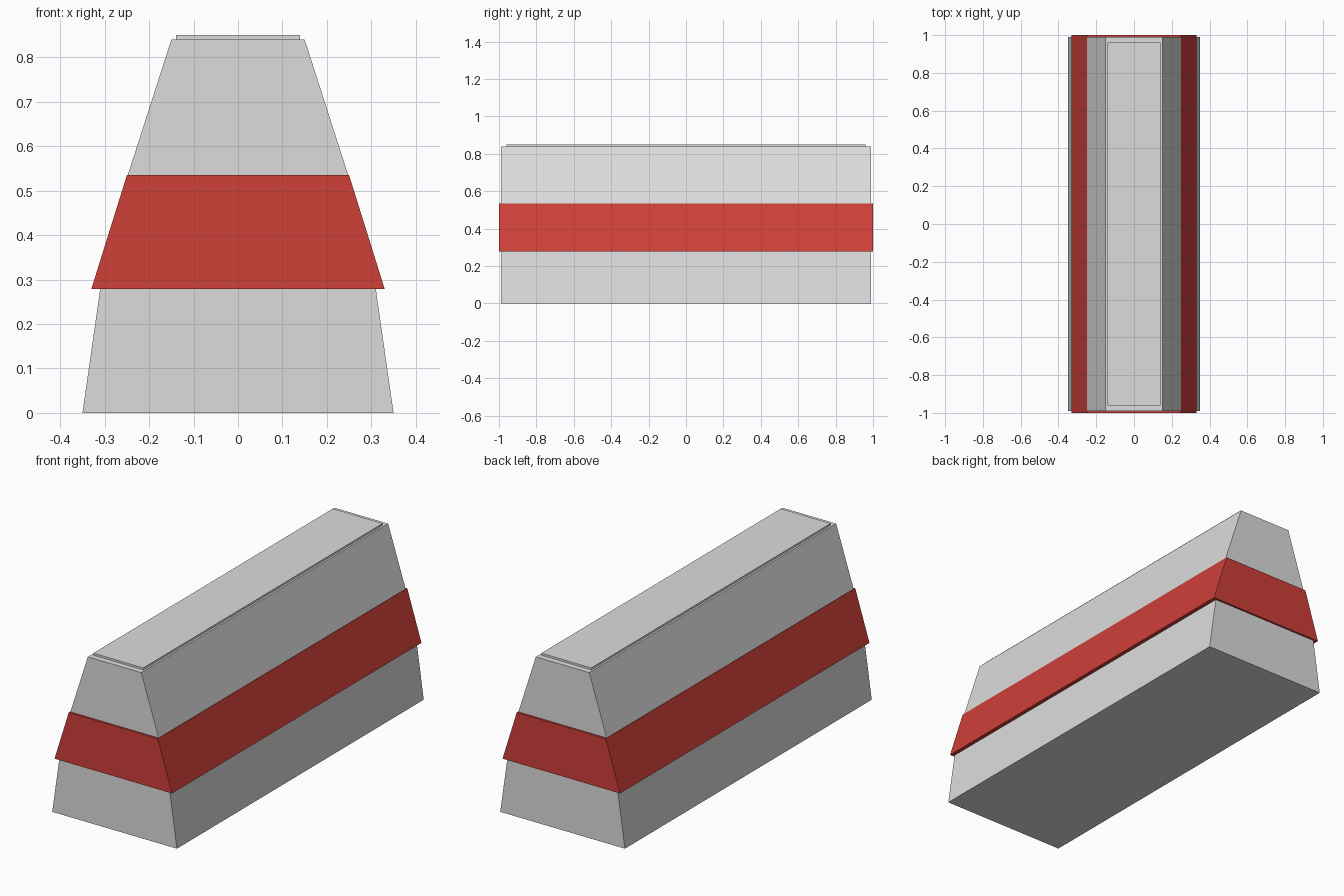
import bpy
import bmesh

cube = bpy.data.objects.get("Cube")
if cube:
    bpy.data.objects.remove(cube, do_unlink=True)


def material(name, colour):
    mat = bpy.data.materials.new(name)
    mat.use_nodes = True
    mat.diffuse_color = colour
    for node in mat.node_tree.nodes:
        if node.type == "BSDF_PRINCIPLED":
            node.inputs["Base Color"].default_value = colour
    return mat


def prism(name, right_profile, half_length, mat):
    """Mirror a profile of (half width, height) points and extrude it along y."""
    outline = right_profile + [(-x, z) for x, z in reversed(right_profile)]
    bm = bmesh.new()
    front = bm.faces.new([bm.verts.new((x, -half_length, z)) for x, z in outline])
    extruded = bmesh.ops.extrude_face_region(bm, geom=[front], use_keep_orig=True)
    moved = [v for v in extruded["geom"] if isinstance(v, bmesh.types.BMVert)]
    bmesh.ops.translate(bm, verts=moved, vec=(0, 2 * half_length, 0))
    bmesh.ops.recalc_face_normals(bm, faces=bm.faces)
    mesh = bpy.data.meshes.new(name)
    bm.to_mesh(mesh)
    bm.free()
    mesh.materials.append(mat)
    obj = bpy.data.objects.new(name, mesh)
    bpy.context.collection.objects.link(obj)
    return obj


grey = material("light_grey", (0.72, 0.72, 0.72, 1))
red = material("red", (0.62, 0.05, 0.04, 1))

# Tapered barrier body, flaring less steeply below the band
prism("lower_body", [(0.35, 0), (0.31, 0.28)], 0.99, grey)
prism("upper_body", [(0.31, 0.28), (0.248, 0.535), (0.15, 0.84)], 0.99, grey)

# Red band wrapping around all four sides
prism("red_band", [(0.33, 0.279), (0.25, 0.535)], 1.0, red)

# Thin raised plate on top
prism("top_plate", [(0.14, 0.84), (0.14, 0.85)], 0.96, grey)
